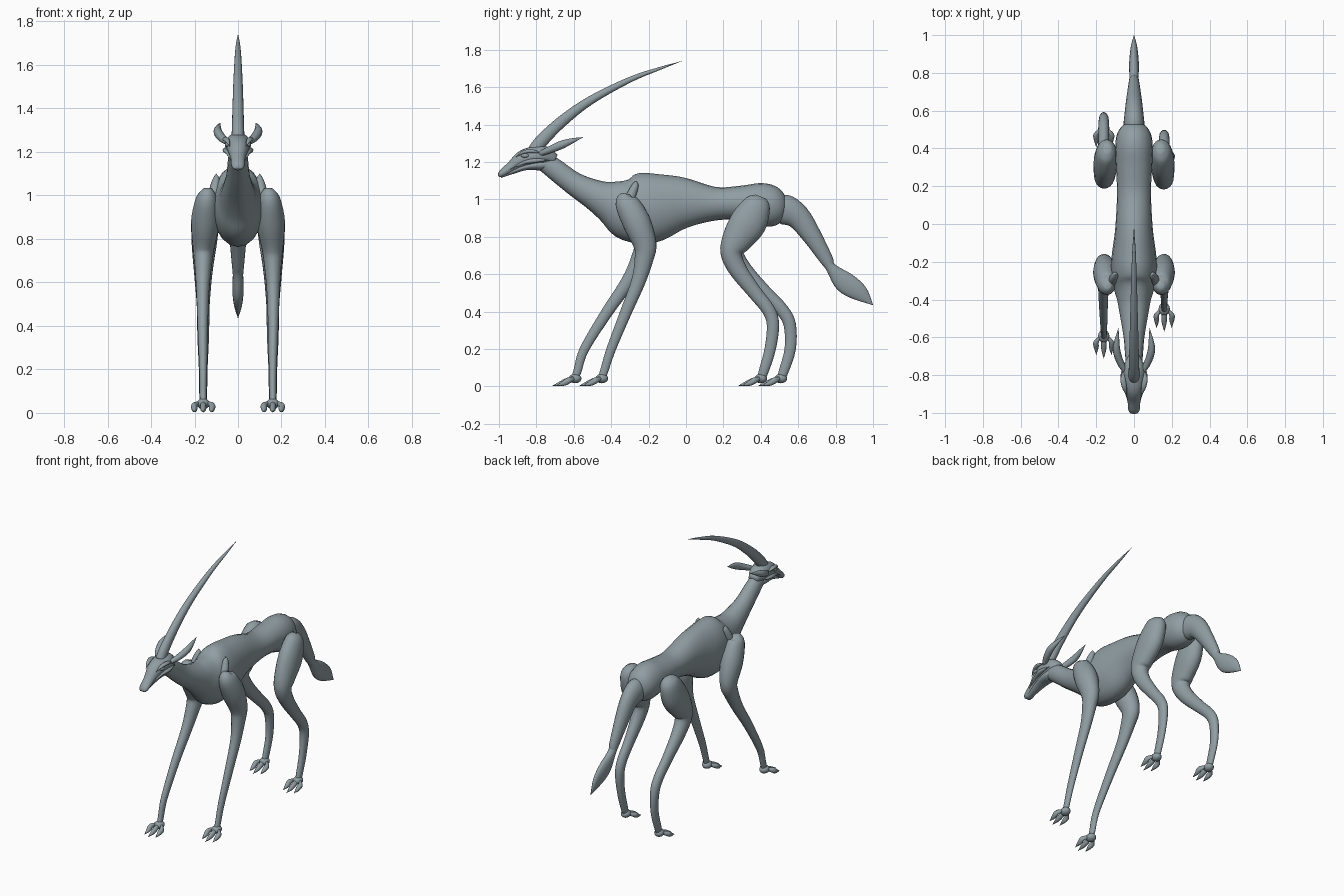
import bpy
import bmesh
import math
from mathutils import Vector

cube = bpy.data.objects.get("Cube")
if cube:
    bpy.data.objects.remove(cube, do_unlink=True)

hide = bpy.data.materials.new("slate grey hide")
hide.use_nodes = True
hide.diffuse_color = (0.28, 0.34, 0.365, 1)
shader = next(n for n in hide.node_tree.nodes if n.type == "BSDF_PRINCIPLED")
shader.inputs["Base Color"].default_value = hide.diffuse_color
shader.inputs["Roughness"].default_value = 0.7


def finish(bm, name):
    """Turn a bmesh into a smooth shaded object."""
    bmesh.ops.recalc_face_normals(bm, faces=bm.faces)
    for face in bm.faces:
        face.smooth = True
    mesh = bpy.data.meshes.new(name)
    bm.to_mesh(mesh)
    bm.free()
    mesh.materials.append(hide)
    obj = bpy.data.objects.new(name, mesh)
    bpy.context.collection.objects.link(obj)
    return obj


def spline(a, b, c, d, t):
    """Catmull-Rom blend between b and c."""
    return b + 0.5 * t * (c - a + t * (2 * a - 5 * b + 4 * c - d + t * (3 * (b - c) + d - a)))


def loft(name, sections, steps=4, sides=20):
    """Skin elliptical rings along a path of (x, y, z, half width, half depth)."""
    keys = [Vector(s) for s in sections]
    last = len(keys) - 1
    path = []
    for i in range(last):
        four = [keys[max(0, min(last, i + k))] for k in (-1, 0, 1, 2)]
        path += [spline(*four, j / steps) for j in range(steps)]
    path.append(keys[-1])
    bm = bmesh.new()
    rings = []
    for i, p in enumerate(path):
        ahead, behind = path[min(i + 1, len(path) - 1)], path[max(i - 1, 0)]
        across = Vector((0, behind[2] - ahead[2], ahead[1] - behind[1])).normalized()
        width, depth = max(p[3], 0.001), max(p[4], 0.001)
        ring = []
        for k in range(sides):
            angle = math.tau * k / sides
            offset = Vector((width * math.cos(angle), 0, 0)) + across * depth * math.sin(angle)
            ring.append(bm.verts.new(Vector(p[:3]) + offset))
        rings.append(ring)
    for r, s in zip(rings, rings[1:]):
        for k in range(sides):
            n = (k + 1) % sides
            bm.faces.new((r[k], r[n], s[n], s[k]))
    bm.faces.new(rings[0])
    bm.faces.new(rings[-1])
    return finish(bm, name)


def central(name, sections):
    """Loft along the middle plane."""
    return loft(name, [(0, *s) for s in sections])


def ball(name, place, size):
    bm = bmesh.new()
    bmesh.ops.create_uvsphere(bm, u_segments=16, v_segments=10, radius=1)
    bmesh.ops.scale(bm, vec=size, verts=bm.verts)
    bmesh.ops.translate(bm, vec=place, verts=bm.verts)
    return finish(bm, name)


# Neck and trunk in one skin
central("body", [
    (-.79, 1.21, .035, .04), (-.72, 1.175, .045, .055), (-.6, 1.085, .055, .062),
    (-.48, 1.02, .075, .085), (-.4, .985, .09, .12), (-.31, .955, .115, .175),
    (-.19, .955, .12, .188), (-.03, .98, .1, .143), (.155, .977, .09, .09),
    (.29, .98, .095, .093), (.395, .973, .1, .115), (.475, .96, .09, .105),
    (.525, .955, .055, .065), (.54, .955, 0, 0)])

# Tail with a flattened tuft
central("tail", [
    (.47, .95, .05, .06), (.53, .945, .055, .08), (.6, .905, .048, .066),
    (.67, .81, .04, .052), (.75, .68, .028, .036), (.775, .635, .024, .028),
    (.845, .56, .026, .056), (.93, .5, .018, .045), (1, .435, 0, 0)])

# Head, jaw and horn
central("head", [
    (-1, 1.122, .018, .006), (-.985, 1.137, .03, .02), (-.93, 1.175, .035, .031),
    (-.87, 1.215, .05, .048), (-.8, 1.233, .06, .053), (-.75, 1.232, .055, .05),
    (-.7, 1.21, .03, .03)])
central("lower_jaw", [
    (-.99, 1.119, .016, .004), (-.92, 1.152, .028, .014), (-.85, 1.175, .04, .018),
    (-.77, 1.185, .045, .03), (-.7, 1.185, .02, .015)])
central("horn", [
    (-.81, 1.26, .03, .036), (-.77, 1.315, .028, .035), (-.66, 1.42, .025, .03),
    (-.51, 1.53, .021, .023), (-.3, 1.64, .015, .015), (-.14, 1.7, .009, .008),
    (-.02, 1.74, 0, 0)])

FRONT = [
    (.14, -.32, 1.03, .02, .02), (.145, -.32, .99, .048, .06), (.15, -.265, .88, .066, .075),
    (.158, -.22, .76, .05, .062), (.16, -.225, .68, .04, .05), (.162, -.255, .56, .03, .038),
    (.162, -.32, .4, .024, .031), (.16, -.4, .2, .018, .025), (.16, -.435, .09, .016, .022),
    (.16, -.45, .045, .016, .02)]
HIND = [
    (.14, .4, 1.015, .02, .03), (.145, .385, .98, .05, .07), (.15, .335, .88, .063, .098),
    (.155, .27, .78, .058, .08), (.158, .243, .71, .05, .058), (.16, .28, .62, .04, .048),
    (.16, .37, .5, .03, .038), (.16, .44, .41, .028, .035), (.16, .465, .33, .026, .033),
    (.16, .45, .2, .02, .03), (.16, .415, .08, .018, .026), (.16, .4, .04, .016, .02)]


def leg(name, side, shape, stride):
    """One leg whose lower half swings by stride, ending in a three toed foot."""
    swing = lambda z: stride * max(0, min(1, (.75 - z) / .5))
    loft(name + "_leg", [(side * x, y + swing(z), z, w, d) for x, y, z, w, d in shape])
    x, y = side * .16, shape[-1][1] + stride
    ball(name + "_foot", (x, y, .042), (.03, .034, .025))
    for label, shift in (("inner", -1), ("middle", 0), ("outer", 1)):
        base, reach = x + side * shift * .015, .12 - .02 * abs(shift)
        tip = x + side * shift * .04
        loft(f"{name}_{label}_toe", [
            (base, y, .045, .008, .008), (tip, y - .03, .034, .014, .016),
            (tip, y - reach * .6, .017, .013, .014), (tip, y - reach, .004, 0, 0)], sides=12)


for word, side in (("left", 1), ("right", -1)):
    trail = side < 0
    leg("front_" + word, side, FRONT, -.143 if trail else 0)
    leg("hind_" + word, side, HIND, .107 if trail else 0)

    # Shoulder spur
    loft(word + "_shoulder_spur", [
        (side * .11, -.31, .98, .03, .03), (side * .105, -.285, 1.04, .024, .024),
        (side * .1, -.27, 1.08, .014, .016), (side * .1, -.27, 1.1, 0, 0)], sides=12)
    # Leaf shaped ear
    loft(word + "_ear", [
        (side * .04, -.79, 1.24, .015, .012), (side * .07, -.74, 1.26, .02, .018),
        (side * .092, -.67, 1.29, .02, .022), (side * .09, -.61, 1.313, .012, .014),
        (side * .082, -.55, 1.333, 0, 0)], sides=12)
    # Eye, brow and cheek ridge
    ball(word + "_eye", (side * .047, -.86, 1.234), (.013, .022, .012))
    loft(word + "_brow", [
        (side * .038, -.91, 1.226, 0, 0), (side * .05, -.87, 1.252, .012, .009),
        (side * .058, -.82, 1.258, .014, .01), (side * .055, -.77, 1.245, 0, 0)], sides=10)
    loft(word + "_cheek", [
        (side * .033, -.94, 1.16, 0, 0), (side * .044, -.87, 1.195, .012, .009),
        (side * .057, -.8, 1.208, .014, .012), (side * .05, -.73, 1.21, 0, 0)], sides=10)
